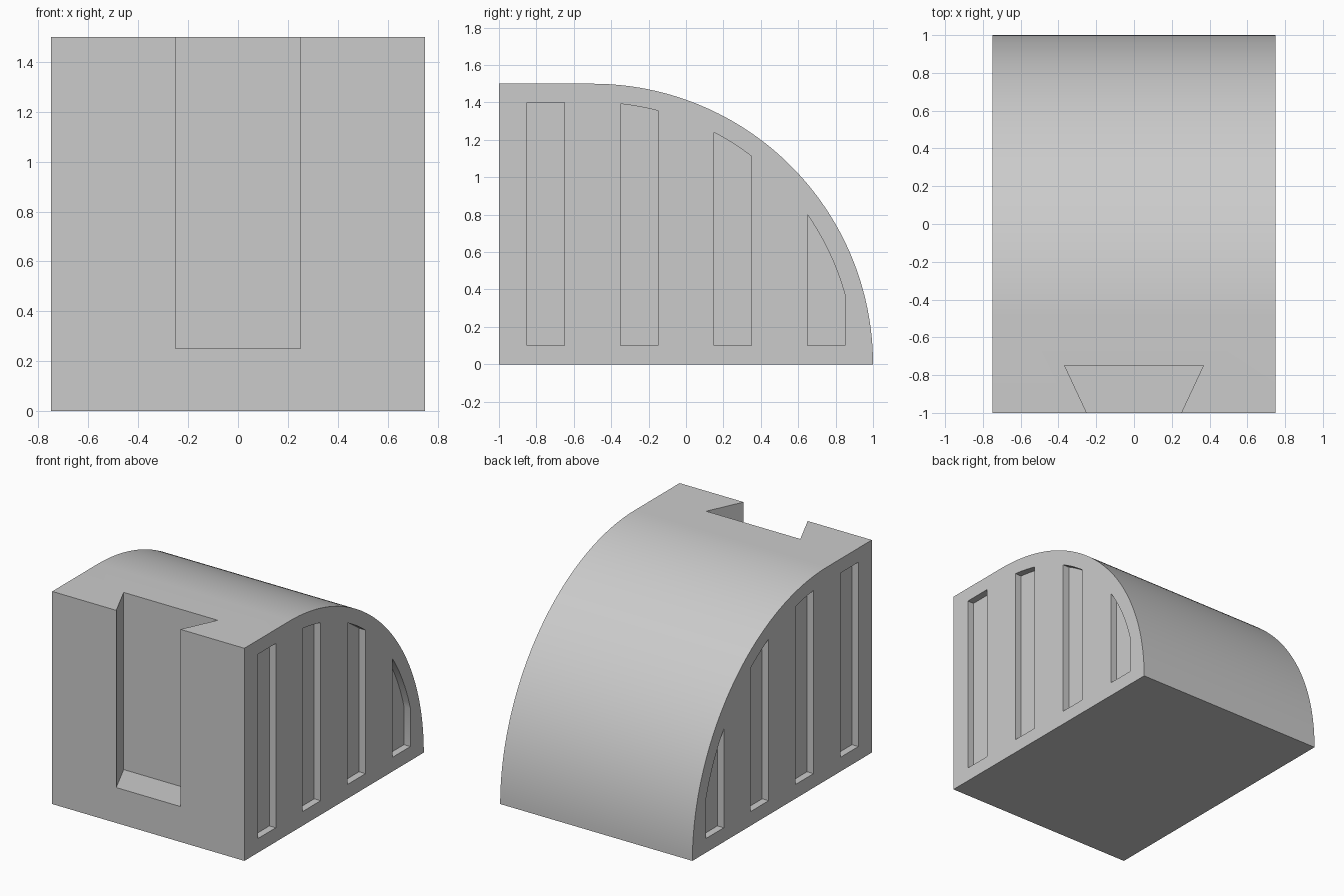
import bpy
import bmesh
from math import sin, cos, asin, pi
from mathutils import Vector

cube = bpy.data.objects.get("Cube")
if cube:
    bpy.data.objects.remove(cube, do_unlink=True)

HALF_WIDTH = 0.75
ARC_Y, RADIUS = -0.5, 1.5      # centre and radius of the rounded back
RIM, SLOT_DEPTH = 0.1, 0.05

grey = bpy.data.materials.new("plain grey")
grey.use_nodes = True
colour = (0.6, 0.6, 0.6, 1)
grey.diffuse_color = colour
grey.node_tree.nodes["Principled BSDF"].inputs["Base Color"].default_value = colour


def prism(name, points, offset):
    """Closed solid swept from a flat outline along an offset."""
    bm = bmesh.new()
    face = bm.faces.new([bm.verts.new(p) for p in points])
    swept = bmesh.ops.extrude_face_region(bm, geom=[face], use_keep_orig=True)
    verts = [v for v in swept["geom"] if isinstance(v, bmesh.types.BMVert)]
    bmesh.ops.translate(bm, verts=verts, vec=Vector(offset))
    bmesh.ops.recalc_face_normals(bm, faces=bm.faces)
    mesh = bpy.data.meshes.new(name)
    bm.to_mesh(mesh)
    bm.free()
    mesh.materials.append(grey)
    obj = bpy.data.objects.new(name, mesh)
    bpy.context.collection.objects.link(obj)
    return obj


def arc(radius, start, end, steps):
    """Points (y, z) on the back curve, angles measured from straight up."""
    angles = [start + (end - start) * i / steps for i in range(steps + 1)]
    return [(ARC_Y + radius * sin(a), radius * cos(a)) for a in angles]


# Block with flat top and quarter-round back
outline = [(-1, 0), (-1, RADIUS)] + arc(RADIUS, 0, pi / 2, 64)
outline[-1] = (1, 0)
body = prism("body", [(-HALF_WIDTH, y, z) for y, z in outline], (2 * HALF_WIDTH, 0, 0))

# Dovetail groove in the front, open at the top
groove = [(-0.367, -0.75), (0.367, -0.75), (0.25, -1), (0.203, -1.1),
          (-0.203, -1.1), (-0.25, -1)]
cutters = [prism("groove_cutter", [(x, y, 0.25) for x, y in groove], (0, 0, 1.5))]

# Shallow slots in both sides, their tops following the back curve
for centre in (-0.75, -0.25, 0.25, 0.75):
    y0, y1 = centre - 0.1, centre + 0.1
    inner = RADIUS - RIM
    if y1 < ARC_Y:
        top = [(y0, inner), (y1, inner)]
    else:
        top = arc(inner, asin((y0 - ARC_Y) / inner), asin((y1 - ARC_Y) / inner), 10)
    shape = [(y1, RIM), (y0, RIM)] + top
    for side in (-1, 1):
        x = side * (HALF_WIDTH - SLOT_DEPTH)
        cutters.append(prism("slot_cutter", [(x, y, z) for y, z in shape], (side * 0.2, 0, 0)))

bpy.ops.object.select_all(action="DESELECT")
bpy.context.view_layer.objects.active = body
body.select_set(True)
for cutter in cutters:
    cut = body.modifiers.new("cut", "BOOLEAN")
    cut.operation = "DIFFERENCE"
    cut.solver = "EXACT"
    cut.object = cutter
    bpy.ops.object.modifier_apply(modifier=cut.name)
    bpy.data.objects.remove(cutter, do_unlink=True)

bpy.ops.object.shade_smooth_by_angle(angle=pi / 9)
